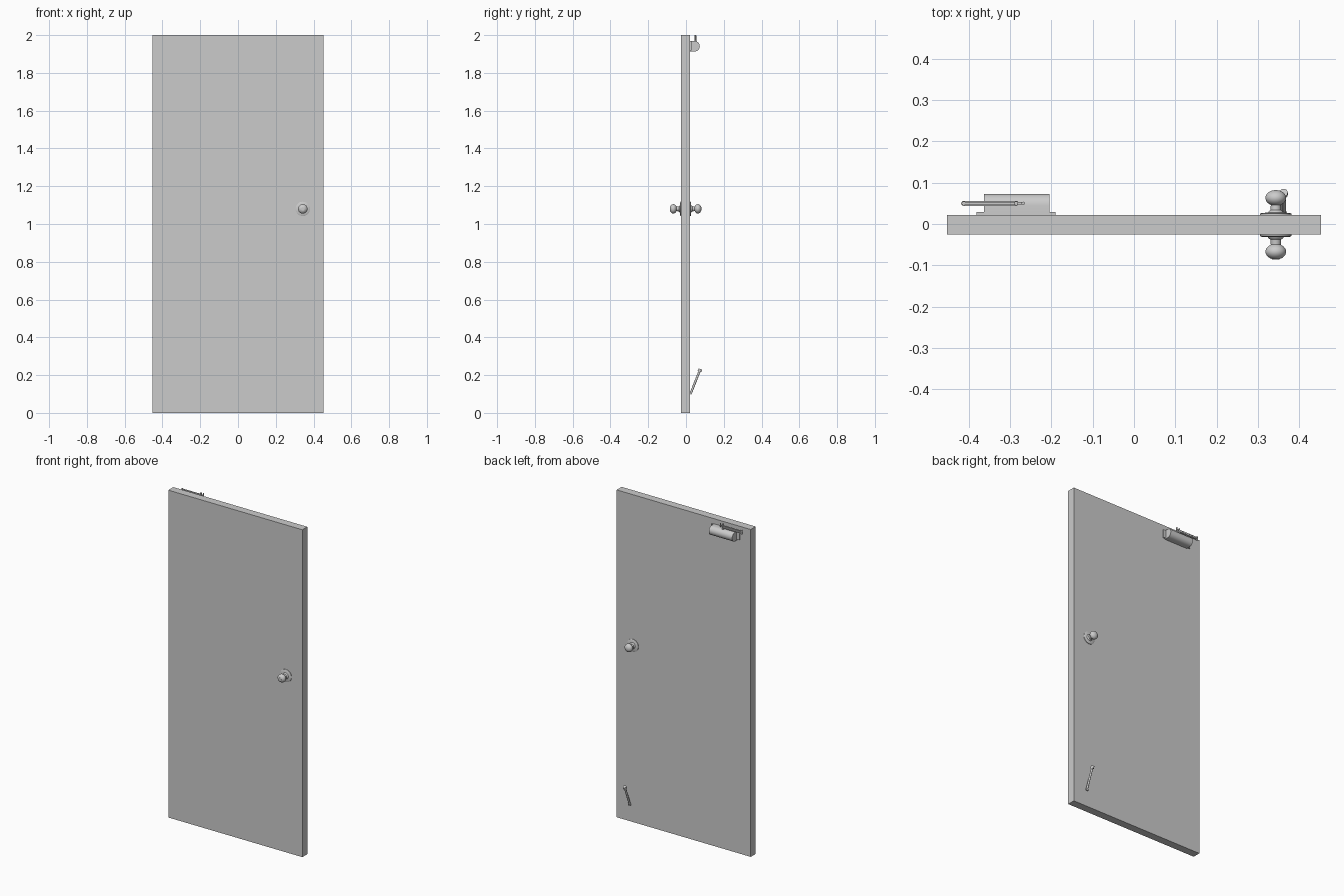
import bpy, bmesh, math
from mathutils import Vector, Matrix

if "Cube" in bpy.data.objects:
    bpy.data.objects.remove(bpy.data.objects["Cube"])


def finish(name, bm, smooth=True):
    bmesh.ops.remove_doubles(bm, verts=bm.verts, dist=1e-5)
    bmesh.ops.recalc_face_normals(bm, faces=bm.faces)
    me = bpy.data.meshes.new(name)
    bm.to_mesh(me)
    bm.free()
    ob = bpy.data.objects.new(name, me)
    bpy.context.collection.objects.link(ob)
    if smooth:
        bpy.ops.object.select_all(action='DESELECT')
        ob.select_set(True)
        bpy.context.view_layer.objects.active = ob
        bpy.ops.object.shade_smooth_by_angle(angle=math.radians(35))
    return ob


def box(name, lo, hi):
    bm = bmesh.new()
    lo, hi = Vector(lo), Vector(hi)
    m = Matrix.Translation((lo + hi) / 2) @ Matrix.Diagonal((*(hi - lo), 1))
    bmesh.ops.create_cube(bm, size=1, matrix=m)
    return finish(name, bm, False)


def lathe(name, profile, origin, axis, steps=32):
    """Revolve (radius, height) points about an axis starting at origin."""
    bm = bmesh.new()
    vs = [bm.verts.new((r, 0, h)) for r, h in profile]
    es = [bm.edges.new(p) for p in zip(vs, vs[1:])]
    bmesh.ops.spin(bm, geom=vs + es, cent=(0, 0, 0), axis=(0, 0, 1),
                   angle=math.tau, steps=steps, use_merge=True)
    rot = Vector(axis).to_track_quat('Z', 'Y').to_matrix().to_4x4()
    bm.transform(Matrix.Translation(origin) @ rot)
    return finish(name, bm)


def rod(name, r, start, end, steps=16):
    start, end = Vector(start), Vector(end)
    d = end - start
    return lathe(name, [(0, 0), (r, 0), (r, d.length), (0, d.length)], start, d, steps)


def extrude(name, pts, offset):
    bm = bmesh.new()
    f = bm.faces.new([bm.verts.new(p) for p in pts])
    ext = bmesh.ops.extrude_face_region(bm, geom=[f], use_keep_orig=True)
    bmesh.ops.translate(bm, vec=offset,
                        verts=[v for v in ext['geom'] if isinstance(v, bmesh.types.BMVert)])
    return finish(name, bm)


def arm(name, x0, x1, y, r, z0, z1):
    """Flat bar with rounded ends."""
    pts = []
    for cx, a0 in ((x1, -90), (x0, 90)):
        for i in range(9):
            a = math.radians(a0 + i * 22.5)
            pts.append((cx + r * math.cos(a), y + r * math.sin(a), z0))
    return extrude(name, pts, (0, 0, z1 - z0))


# Door slab
FRONT, BACK = -0.026, 0.022
box("door_panel", (-0.453, FRONT, 0), (0.453, BACK, 2.0))

# Knobs with rosettes on both faces
KX, KZ = 0.343, 1.08
rosette = [(0, 0), (0.038, 0), (0.038, 0.003), (0.034, 0.005), (0, 0.006)]
knob = [(0.020, 0.004), (0.018, 0.008), (0.013, 0.012), (0.012, 0.024)]
for i in range(15):
    a = math.radians(-60 + i * 150 / 14)
    knob.append((0.025 * math.cos(a), 0.041 + 0.019 * math.sin(a)))
knob[-1] = (0, 0.06)
for side, y, d in (("front", FRONT, -1), ("back", BACK, 1)):
    lathe(side + "_rosette", rosette, (KX, y, KZ), (0, d, 0))
    lathe(side + "_knob", knob, (KX, y, KZ), (0, d, 0))
rod("lock_cylinder", 0.009, (KX, FRONT - 0.05, KZ), (KX, FRONT - 0.06, KZ))

# Door closer: mounting plate and rounded body
box("closer_plate", (-0.381, BACK, 1.918), (-0.190, 0.029, 1.968))
R, CY, CZ = 0.028, 0.045, 1.941
body = [(-0.363, BACK, CZ - R)]
for i in range(17):
    a = math.radians(-90 + i * 180 / 16)
    body.append((-0.363, CY + R * math.cos(a), CZ + R * math.sin(a)))
body.append((-0.363, BACK, CZ + R))
extrude("closer_body", body, (0.158, 0, 0))

# Closer spindle and folded arms
AY = 0.050
rod("closer_spindle", 0.005, (-0.285, AY, 1.962), (-0.285, AY, 1.999))
rod("closer_pin", 0.004, (-0.268, AY, 1.978), (-0.268, AY, 2.0))
arm("closer_lower_arm", -0.412, -0.285, AY, 0.006, 1.976, 1.982)
arm("closer_upper_arm", -0.410, -0.268, AY, 0.003, 1.985, 1.991)
rod("closer_elbow", 0.005, (-0.412, AY, 1.972), (-0.412, AY, 1.994))

# Kick-down door stop
foot, tip = Vector((0.362, 0.025, 0.103)), Vector((0.362, 0.076, 0.232))
d = (tip - foot).normalized()
rod("stop_rod", 0.006, foot, tip - d * 0.012)
rod("stop_rubber_tip", 0.010, tip - d * 0.014, tip)
rod("stop_hinge", 0.006, (0.355, 0.026, 0.104), (0.369, 0.026, 0.104))
